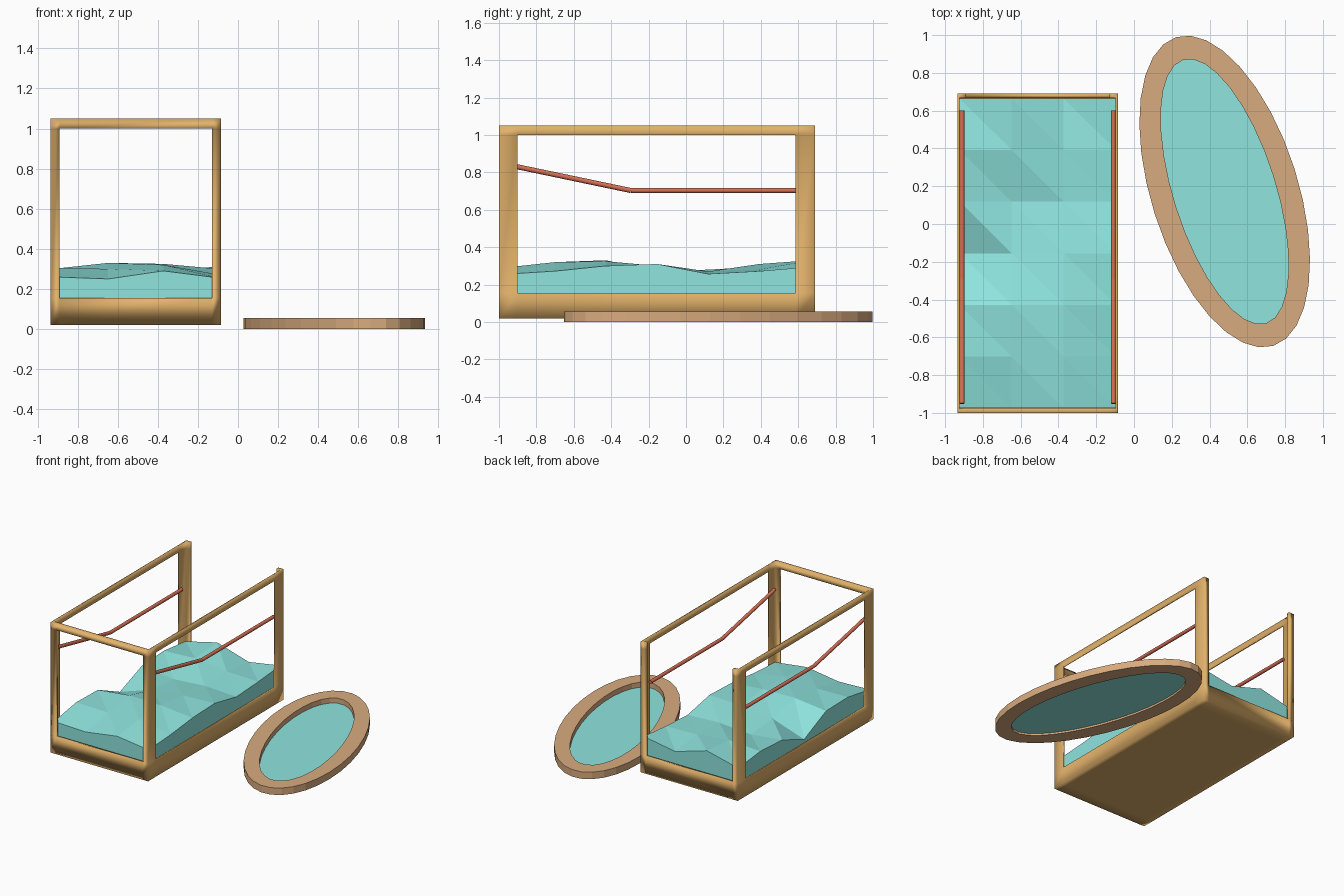
import bpy, bmesh
from math import sin, cos, pi, radians
from mathutils import Vector

if "Cube" in bpy.data.objects:
    bpy.data.objects.remove(bpy.data.objects["Cube"])


def srgb(r, g, b):
    return tuple((c / 255) ** 2.2 for c in (r, g, b)) + (1,)


def material(name, *rgb):
    m = bpy.data.materials.new(name)
    m.diffuse_color = srgb(*rgb)
    m.use_nodes = True
    m.node_tree.nodes["Principled BSDF"].inputs["Base Color"].default_value = m.diffuse_color
    return m


WOOD = material("golden_wood", 225, 176, 106)
RIM = material("light_wood", 216, 170, 126)
WATER = material("water", 142, 228, 222)
RED = material("red_rail", 214, 110, 84)


def finish(name, bm, mat, smooth=False):
    me = bpy.data.meshes.new(name)
    bm.to_mesh(me)
    bm.free()
    ob = bpy.data.objects.new(name, me)
    bpy.context.collection.objects.link(ob)
    me.materials.append(mat)
    for p in me.polygons:
        p.use_smooth = smooth
    return ob


# Open frame: box surface split in a 3x3 grid per side, window cells left out
cuts = ([-0.935, -0.89, -0.13, -0.085],
        [-0.5, -0.45, 0.2925, 0.345],      # y is halved, object is stretched by 2
        [0.02, 0.155, 1.0, 1.05])
bm = bmesh.new()
for axis in range(3):
    a, b = [k for k in range(3) if k != axis]
    for end in (0, 3):
        if axis == 2 and end == 3:
            continue                        # open top
        for i in range(3):
            for j in range(3):
                window = axis != 2 and i == 1 and j == 1
                no_back_rail = axis == 1 and end == 3 and i == 1 and j == 2
                if window or no_back_rail:
                    continue
                vs = []
                for da, db in ((0, 0), (1, 0), (1, 1), (0, 1)):
                    co = [0, 0, 0]
                    co[axis] = cuts[axis][end]
                    co[a], co[b] = cuts[a][i + da], cuts[b][j + db]
                    vs.append(bm.verts.new(co))
                f = bm.faces.new(vs)
                f.normal_update()
                if f.normal[axis] * (1 if end else -1) < 0:
                    f.normal_flip()
bmesh.ops.remove_doubles(bm, verts=bm.verts, dist=1e-4)
frame = finish("tank_frame", bm, WOOD, True)
frame.scale.y = 2
sol = frame.modifiers.new("wall", 'SOLIDIFY')
sol.thickness, sol.offset, sol.use_even_offset = 0.012, -1, True

# Water block with a faceted wavy top; rows run front to back
heights = [(.26, .25, .29, .255), (.305, .30, .32, .272), (.30, .33, .325, .30),
           (.18, .27, .30, .31), (.28, .25, .27, .257), (.295, .31, .28, .272),
           (.265, .33, .25, .295)]
xs = [-0.923 + 0.826 * i / 3 for i in range(4)]
ys = [-0.975 + 1.64 * j / 6 for j in range(7)]
bm = bmesh.new()
grid = [[bm.verts.new((x, y, z)) for x, z in zip(xs, row)] for y, row in zip(ys, heights)]
for j in range(6):
    for i in range(3):
        p, q, r, s = grid[j][i], grid[j][i + 1], grid[j + 1][i + 1], grid[j + 1][i]
        bm.faces.new((p, q, s))
        bm.faces.new((q, r, s))
border = (grid[0][:-1] + [r[-1] for r in grid[:-1]] +
          grid[-1][:0:-1] + [r[0] for r in grid[:0:-1]])
low = [bm.verts.new((v.co.x, v.co.y, 0.034)) for v in border]
for k in range(len(border)):
    n = (k + 1) % len(border)
    bm.faces.new((border[k], low[k], low[n], border[n]))
bm.faces.new(low[::-1])
bmesh.ops.recalc_face_normals(bm, faces=bm.faces)
finish("tank_water", bm, WATER)


# Bent red rails along both long sides
def rod(name, start, end, r):
    d = Vector(end) - Vector(start)
    bpy.ops.mesh.primitive_cylinder_add(
        vertices=12, radius=r, depth=d.length, location=(Vector(start) + Vector(end)) / 2,
        rotation=d.to_track_quat('Z', 'Y').to_euler())
    ob = bpy.context.object
    ob.name = name
    ob.data.materials.append(RED)
    bpy.ops.object.shade_smooth_by_angle(angle=radians(40))


for side, x in (("left", -0.911), ("right", -0.109)):
    rod(side + "_rail_front", (x, -0.95, 0.84), (x, -0.295, 0.703), 0.0135)
    rod(side + "_rail_back", (x, -0.295, 0.703), (x, 0.6, 0.703), 0.0135)

# Oval rim lying on the floor, with a flat pool inside
N, TILT, CENTRE = 32, radians(17.5), Vector((0.48, 0.172, 0))


def oval(bm, a, b, z):
    ring = []
    for k in range(N):
        t = 2 * pi * k / N
        u, v = b * cos(t), a * sin(t)
        ring.append(bm.verts.new(CENTRE + Vector((u * cos(TILT) - v * sin(TILT),
                                                  u * sin(TILT) + v * cos(TILT), z))))
    return ring


bm = bmesh.new()
loops = [oval(bm, 0.857, 0.389, 0), oval(bm, 0.857, 0.389, 0.055),
         oval(bm, 0.731, 0.270, 0.055), oval(bm, 0.731, 0.270, 0)]
for m in range(4):
    lo, hi = loops[m], loops[(m + 1) % 4]
    for k in range(N):
        n = (k + 1) % N
        bm.faces.new((lo[k], lo[n], hi[n], hi[k]))
bmesh.ops.recalc_face_normals(bm, faces=bm.faces)
finish("oval_rim", bm, RIM)

bm = bmesh.new()
bm.faces.new(oval(bm, 0.733, 0.272, 0.015))
finish("oval_pool", bm, WATER)
